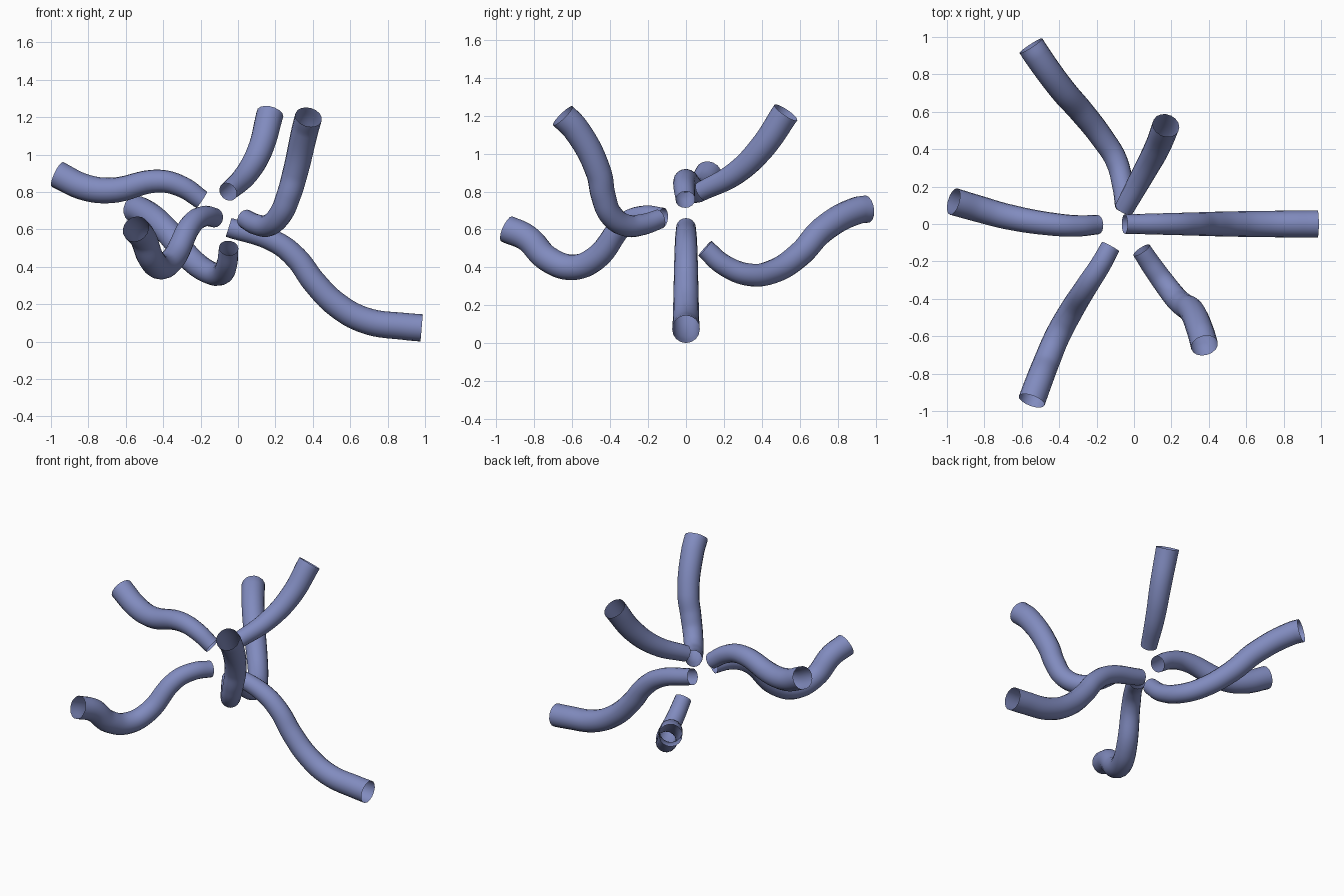
import bpy
from mathutils import Vector

if "Cube" in bpy.data.objects:
    bpy.data.objects.remove(bpy.data.objects["Cube"])

START_RADIUS, END_RADIUS = 0.052, 0.073

blue = bpy.data.materials.new("slate_blue")
blue.diffuse_color = (0.22, 0.26, 0.52, 1)
blue.use_nodes = True
blue.node_tree.nodes["Principled BSDF"].inputs["Base Color"].default_value = blue.diffuse_color


def tentacle(name, *points):
    """Open-ended smooth tube that widens along a curved centre line."""
    curve = bpy.data.curves.new(name + "_path", "CURVE")
    curve.dimensions = "3D"
    curve.bevel_depth = 1.0
    curve.bevel_resolution = 6
    curve.resolution_u = 8
    curve.use_fill_caps = False
    curve.materials.append(blue)
    spline = curve.splines.new("BEZIER")
    spline.bezier_points.add(len(points) - 1)
    # distance along the path drives the radius
    along = [0.0]
    for a, b in zip(points, points[1:]):
        along.append(along[-1] + (Vector(b) - Vector(a)).length)
    for bp, co, d in zip(spline.bezier_points, points, along):
        bp.co = co
        bp.handle_left_type = bp.handle_right_type = "AUTO"
        t = d / along[-1]
        bp.radius = START_RADIUS + (END_RADIUS - START_RADIUS) * t * (1.6 - 0.6 * t)
    obj = bpy.data.objects.new(name, curve)
    bpy.context.collection.objects.link(obj)
    bpy.ops.object.select_all(action="DESELECT")
    obj.select_set(True)
    bpy.context.view_layer.objects.active = obj
    bpy.ops.object.convert(target="MESH")
    bpy.ops.object.shade_smooth()


# lowest tentacle, reaching right to the ground
tentacle("right_tentacle", *[(x, 0, z) for x, z in (
    (-0.05, 0.61), (0.2, 0.533), (0.31, 0.448), (0.41, 0.315),
    (0.53, 0.195), (0.68, 0.113), (0.9, 0.08), (0.982, 0.073))])
# raised tentacle at the back
tentacle("back_right_tentacle",
         (-0.053, 0.08, 0.80), (0.045, 0.26, 0.895),
         (0.12, 0.40, 1.03), (0.171, 0.527, 1.217))
# wavy tentacles spreading left
tentacle("back_left_tentacle",
         (-0.05, 0.10, 0.50), (-0.06, 0.2, 0.412), (-0.095, 0.34, 0.36),
         (-0.17, 0.46, 0.378), (-0.28, 0.6, 0.468), (-0.385, 0.72, 0.597),
         (-0.52, 0.905, 0.7), (-0.551, 0.953, 0.707))
tentacle("left_tentacle",
         (-0.193, -0.003, 0.757), (-0.3, -0.01, 0.828), (-0.42, -0.003, 0.858),
         (-0.68, 0.04, 0.808), (-0.82, 0.078, 0.825), (-0.965, 0.12, 0.893))
tentacle("front_left_tentacle",
         (-0.125, -0.12, 0.662), (-0.18, -0.22, 0.67), (-0.245, -0.32, 0.632),
         (-0.345, -0.48, 0.445), (-0.41, -0.6, 0.4), (-0.465, -0.73, 0.445),
         (-0.508, -0.84, 0.555), (-0.547, -0.945, 0.602))
# tentacle curling up at the front
tentacle("front_right_tentacle",
         (0.04, -0.14, 0.655), (0.1, -0.23, 0.625), (0.165, -0.32, 0.622),
         (0.228, -0.4, 0.682), (0.27, -0.437, 0.78), (0.305, -0.461, 0.9),
         (0.358, -0.582, 1.13), (0.377, -0.65, 1.2))
